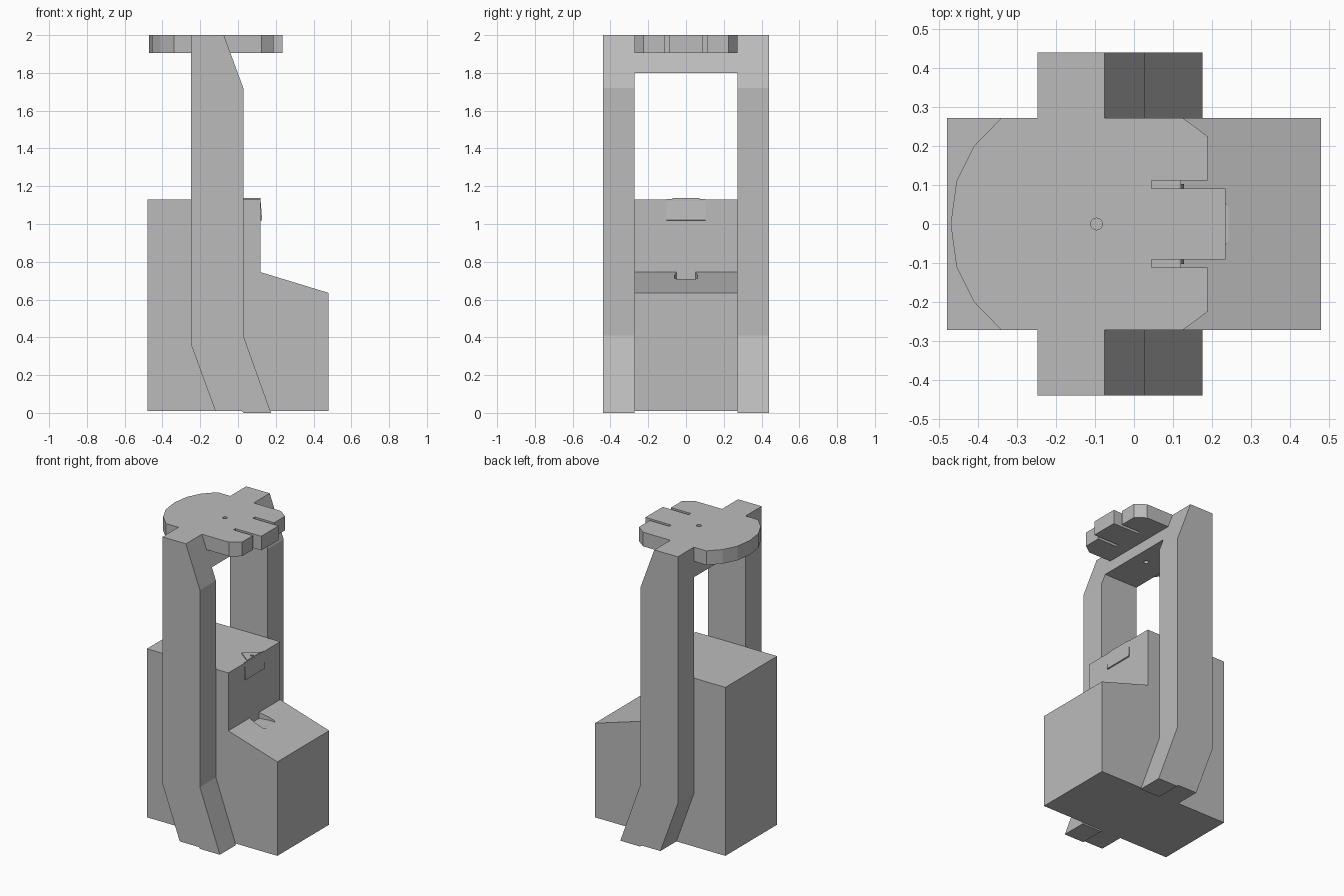
import bpy
import bmesh
import math
from mathutils import Vector

if "Cube" in bpy.data.objects:
    bpy.data.objects.remove(bpy.data.objects["Cube"], do_unlink=True)

grey = bpy.data.materials.new("plain_grey")
grey.use_nodes = True
grey.diffuse_color = (0.5, 0.5, 0.5, 1)
grey.node_tree.nodes["Principled BSDF"].inputs["Base Color"].default_value = (0.5, 0.5, 0.5, 1)


def prism(name, outline, axis, low, high):
    """Extrude a 2D outline along y (outline in x, z) or z (outline in x, y)."""
    place = (lambda a, b: (a, low, b)) if axis == "y" else (lambda a, b: (a, b, low))
    shift = Vector((0, high - low, 0)) if axis == "y" else Vector((0, 0, high - low))
    bm = bmesh.new()
    face = bm.faces.new([bm.verts.new(place(a, b)) for a, b in outline])
    result = bmesh.ops.extrude_face_region(bm, geom=[face])
    moved = [v for v in result["geom"] if isinstance(v, bmesh.types.BMVert)]
    bmesh.ops.translate(bm, verts=moved, vec=shift)
    bmesh.ops.recalc_face_normals(bm, faces=bm.faces)
    mesh = bpy.data.meshes.new(name)
    bm.to_mesh(mesh)
    bm.free()
    mesh.materials.append(grey)
    obj = bpy.data.objects.new(name, mesh)
    bpy.context.collection.objects.link(obj)
    return obj


def combine(target, other, operation):
    """Apply a boolean and remove the second object."""
    mod = target.modifiers.new("combine", "BOOLEAN")
    mod.operation = operation
    mod.solver = "EXACT"
    mod.object = other
    bpy.context.view_layer.objects.active = target
    bpy.ops.object.modifier_apply(modifier=mod.name)
    bpy.data.objects.remove(other, do_unlink=True)


def mirrored(half):
    """Close a half outline (y >= 0) across the x axis."""
    return half + [(x, -y) for x, y in reversed(half) if y > 0]


def rectangle(x, y):
    return [(x[0], y[0]), (x[1], y[0]), (x[1], y[1]), (x[0], y[1])]


# Stepped body with a sloping lower shelf
body = prism("body", [(-0.48, 0.01), (0.48, 0.01), (0.48, 0.635), (0.12, 0.745),
                      (0.12, 1.13), (-0.48, 1.13)], "y", -0.272, 0.272)
notch = prism("shelf_notch", mirrored([(0.12, 0.05), (0.18, 0.062), (0.225, 0.062),
                                       (0.242, 0.045)]), "z", 0.705, 0.9)
combine(body, notch, "DIFFERENCE")

# Bent side arms joined by a cross beam
frame = prism("arm_frame", [(-0.12, 0.01), (0.02, 0.01), (0.03, 0), (0.175, 0),
                            (0.028, 0.41), (0.028, 1.72), (-0.075, 2), (-0.248, 2),
                            (-0.248, 0.36)], "y", -0.44, 0.44)
combine(frame, prism("opening", rectangle((-1, 1), (-0.272, 0.272)), "z", -0.1, 1.8),
        "DIFFERENCE")

# Rounded top plate with slots and a protruding tongue
plate = prism("top_plate", mirrored([(-0.47, 0), (-0.455, 0.11), (-0.41, 0.2),
                                     (-0.34, 0.272), (0.125, 0.272), (0.188, 0.225),
                                     (0.188, 0.112), (0.045, 0.112), (0.045, 0.091),
                                     (0.235, 0.091)]), "z", 1.906, 2)
combine(frame, plate, "UNION")

# Pin hole through the plate and beam
circle = [(-0.096 + 0.015 * math.cos(i * math.tau / 16), 0.015 * math.sin(i * math.tau / 16))
          for i in range(16)]
combine(frame, prism("pin_hole", circle, "z", 1.7, 2.1), "DIFFERENCE")

# Latch: hanging flap and small triangular tab with a hole
prism("latch_flap", [(0.11, 1.127), (0.119, 1.133), (0.128, 1.02), (0.12, 1.018)],
      "y", -0.102, 0.102)
tab = prism("latch_tab", mirrored([(0.025, 0), (0.118, 0.072)]), "z", 1.128, 1.137)
combine(tab, prism("tab_hole", [(0.16 + x * 0.6, y * 0.6) for x, y in circle],
                   "z", 1.1, 1.2), "DIFFERENCE")
